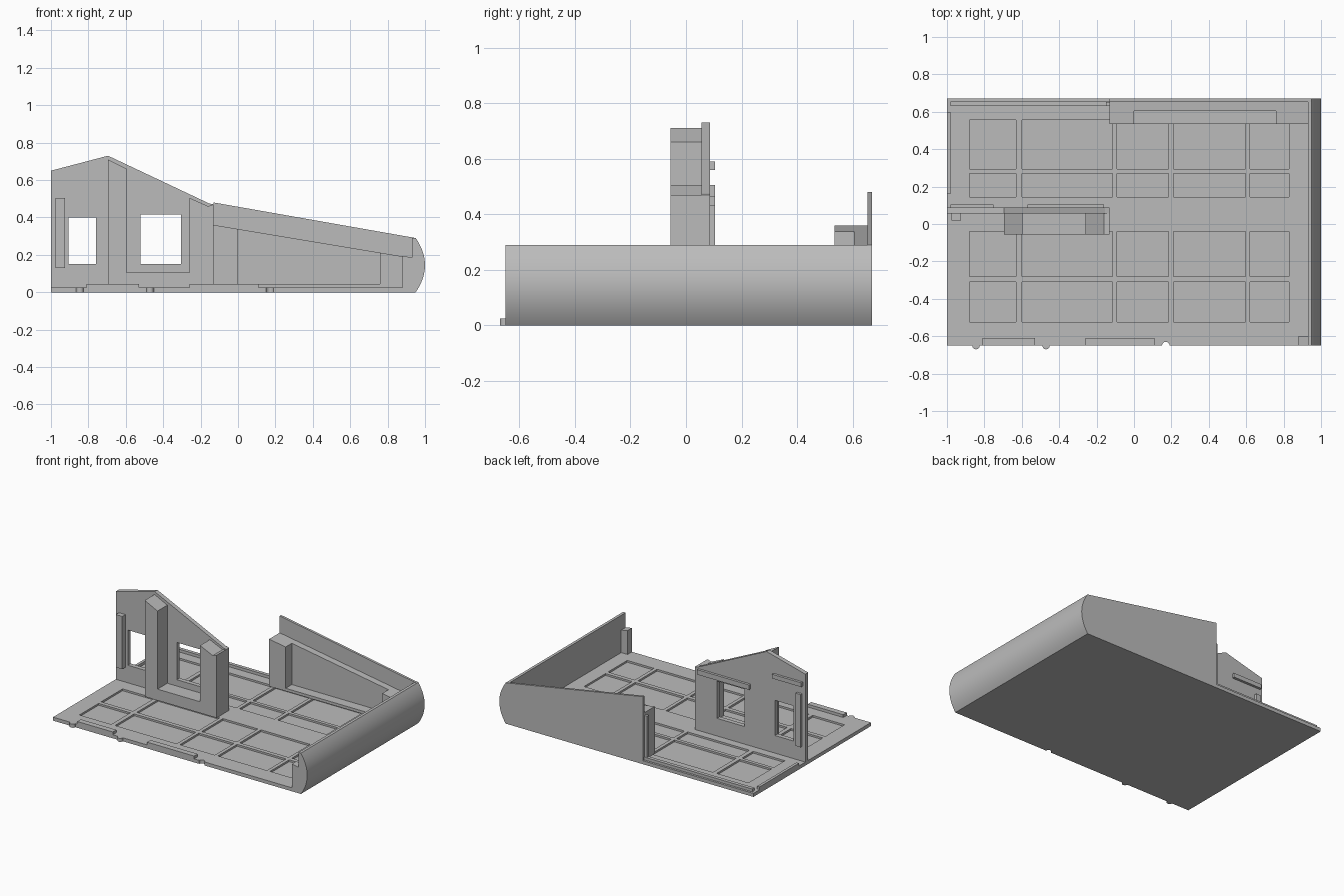
import bpy, bmesh, math

if "Cube" in bpy.data.objects:
    bpy.data.objects.remove(bpy.data.objects["Cube"], do_unlink=True)

# One plain grey for everything
grey = bpy.data.materials.new("plain_grey")
grey.use_nodes = True
grey.diffuse_color = (0.5, 0.5, 0.5, 1)
grey.node_tree.nodes["Principled BSDF"].inputs["Base Color"].default_value = (0.5, 0.5, 0.5, 1)


def finish(name, bm):
    bmesh.ops.recalc_face_normals(bm, faces=bm.faces)
    mesh = bpy.data.meshes.new(name)
    bm.to_mesh(mesh)
    bm.free()
    mesh.materials.append(grey)
    obj = bpy.data.objects.new(name, mesh)
    bpy.context.collection.objects.link(obj)
    return obj


def add_prism(bm, profile, y0, y1):
    """Extrude an x-z profile along y."""
    face = bm.faces.new([bm.verts.new((x, y0, z)) for x, z in profile])
    ext = bmesh.ops.extrude_face_region(bm, geom=[face])
    verts = [g for g in ext["geom"] if isinstance(g, bmesh.types.BMVert)]
    bmesh.ops.translate(bm, verts=verts, vec=(0, y1 - y0, 0))


def rect(x0, x1, z0, z1):
    return [(x0, z0), (x1, z0), (x1, z1), (x0, z1)]


def prism(name, profile, y0, y1):
    bm = bmesh.new()
    add_prism(bm, profile, y0, y1)
    return finish(name, bm)


def box(name, x0, x1, y0, y1, z0, z1):
    return prism(name, rect(x0, x1, z0, z1), y0, y1)


def peg(name, x, y, r, z0, z1):
    bpy.ops.mesh.primitive_cylinder_add(vertices=24, radius=r, depth=z1 - z0,
                                        location=(x, y, (z0 + z1) / 2))
    obj = bpy.context.object
    obj.name = name
    obj.data.materials.append(grey)
    return obj


def cut(target, cutter):
    cutter.hide_render = True
    mod = target.modifiers.new("cut", 'BOOLEAN')
    mod.operation = 'DIFFERENCE'
    mod.solver = 'EXACT'
    mod.object = cutter
    bpy.context.view_layer.objects.active = target
    bpy.ops.object.modifier_apply(modifier=mod.name)
    bpy.data.objects.remove(cutter, do_unlink=True)


FRONT, BACK, FLOOR, RAIL = -0.65, 0.67, 0.025, 0.045

# Floor slab with a grid of shallow sunken panels
floor = box("floor_slab", -1, 0.95, FRONT, BACK, 0, FLOOR)
columns = [(-0.88, -0.63), (-0.6, -0.115), (-0.09, 0.185), (0.21, 0.595), (0.62, 0.83)]
rows = [(-0.525, -0.31), (-0.28, -0.04), (0.145, 0.27), (0.295, 0.555)]
bm = bmesh.new()
for x0, x1 in columns:
    for y0, y1 in rows:
        add_prism(bm, rect(x0, x1, 0.012, 0.1), y0, y1)
cut(floor, finish("panel_cutter", bm))
cut(floor, peg("notch_cutter", 0.17, FRONT, 0.02, -0.1, 0.1))

# Round locating pegs on the front edge
for x in (-0.845, -0.47):
    peg("edge_peg", x, FRONT, 0.02, 0, FLOOR)

# Low rails around the floor edge
box("front_rail_right", -0.81, -0.53, FRONT, -0.61, FLOOR, RAIL)
box("front_rail_left", -0.26, 0.11, FRONT, -0.61, FLOOR, RAIL)
box("back_rail", -0.98, -0.13, 0.63, 0.655, FLOOR, RAIL)
box("side_rail", -1, -0.98, 0.16, 0.6, FLOOR, RAIL)

# Curved end wall
arc = [(0.93, 0), (0.93, 0.29)]
for i in range(17):
    t = math.pi * i / 16
    z = 0.145 + 0.145 * math.cos(t)
    arc.append((0.95 + 0.05 * (1 - ((z - 0.145) / 0.145) ** 2), z))
end_wall = prism("curved_end_wall", arc, FRONT, BACK)
bpy.ops.object.select_all(action='DESELECT')
end_wall.select_set(True)
bpy.context.view_layer.objects.active = end_wall
bpy.ops.object.shade_smooth_by_angle(angle=math.radians(35))

# Corner block at the front of the curved wall
prism("corner_block", [(0.88, FLOOR), (0.93, FLOOR), (0.93, 0.185), (0.88, 0.195)], FRONT, -0.6)

# Sloping back wall
prism("back_wall", [(-0.13, FLOOR), (0.95, FLOOR), (0.95, 0.29), (-0.13, 0.48)], 0.653, BACK)


# Sloping ledge inside the back wall
def sloped(name, x0, x1, y0, y1):
    top = [0.36 - (x + 0.13) / 6 for x in (x1, x0)]
    prism(name, [(x0, FLOOR), (x1, FLOOR), (x1, top[0]), (x0, top[1])], y0, y1)


sloped("back_ledge", -0.13, 0.94, 0.605, 0.653)
sloped("ledge_pillar", -0.13, 0, 0.535, 0.605)
sloped("ledge_end_block", 0.76, 0.94, 0.535, 0.605)
box("ledge_sill", 0, 0.76, 0.535, 0.605, FLOOR, RAIL)
box("ledge_end_strip", -0.15, -0.13, 0.63, 0.653, FLOOR, 0.34)

# Gabled middle wall with two window openings
gable = prism("gable_wall", [(-1, FLOOR), (-0.13, FLOOR), (-0.13, 0.47), (-0.155, 0.475),
                             (-0.695, 0.73), (-1, 0.65)], 0.055, 0.087)
bm = bmesh.new()
add_prism(bm, rect(-0.905, -0.76, 0.15, 0.4), 0, 0.2)
add_prism(bm, rect(-0.52, -0.305, 0.15, 0.415), 0, 0.2)
cut(gable, finish("window_cutter", bm))

# Two uneven pillars joined by a low base in front of the gable
prism("pillar_frame", [(-0.695, FLOOR), (-0.13, FLOOR), (-0.13, 0.47), (-0.16, 0.46),
                       (-0.26, 0.505), (-0.26, 0.105), (-0.595, 0.105),
                       (-0.595, 0.66), (-0.695, 0.71)], -0.055, 0.055)

# Strips fixed to the gable
box("front_strip", -0.975, -0.925, 0.02, 0.055, 0.13, 0.505)
box("rear_strip", -0.975, -0.935, 0.087, 0.105, 0.13, 0.505)
box("rear_bar_low", -0.57, -0.16, 0.087, 0.105, 0.43, 0.465)
box("rear_bar_high", -0.98, -0.75, 0.087, 0.105, 0.56, 0.59)
